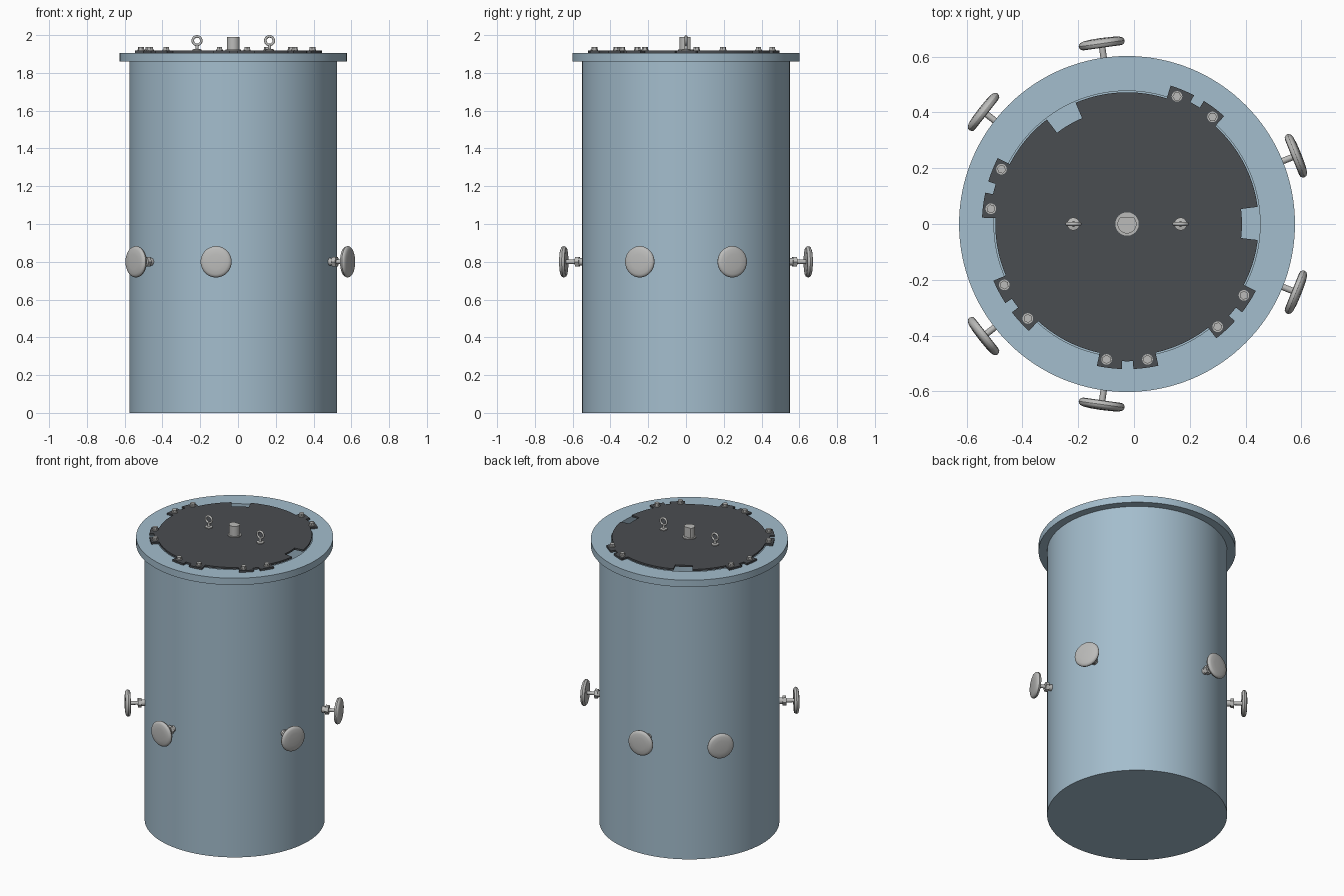
import bpy, bmesh, math
from mathutils import Matrix, Vector

if "Cube" in bpy.data.objects:
    bpy.data.objects.remove(bpy.data.objects["Cube"])

CX = -0.025  # vessel axis


def material(name, rgb):
    m = bpy.data.materials.new(name)
    m.diffuse_color = (*rgb, 1)
    m.use_nodes = True
    m.node_tree.nodes["Principled BSDF"].inputs["Base Color"].default_value = m.diffuse_color
    return m


BLUE = material("light_blue_steel", (0.37, 0.51, 0.61))
DARK = material("dark_lid", (0.068, 0.074, 0.082))
GREY = material("light_grey_metal", (0.50, 0.50, 0.49))


def finish(bm, name, mat, matrix=Matrix()):
    bmesh.ops.recalc_face_normals(bm, faces=bm.faces)
    me = bpy.data.meshes.new(name)
    bm.to_mesh(me)
    bm.free()
    ob = bpy.data.objects.new(name, me)
    bpy.context.collection.objects.link(ob)
    me.materials.append(mat)
    ob.matrix_world = matrix
    bpy.context.view_layer.objects.active = ob
    ob.select_set(True)
    bpy.ops.object.shade_smooth_by_angle(angle=math.radians(30))
    ob.select_set(False)
    return ob


def lathe(name, profile, mat, matrix=Matrix(), n=48):
    """Revolve (radius, height) points about local z."""
    bm = bmesh.new()
    vs = [bm.verts.new((r, 0, z)) for r, z in profile]
    es = [bm.edges.new(p) for p in zip(vs, vs[1:])]
    bmesh.ops.spin(bm, geom=vs + es, axis=(0, 0, 1), cent=(0, 0, 0),
                   angle=2 * math.pi, steps=n, use_merge=True)
    bmesh.ops.remove_doubles(bm, verts=bm.verts, dist=1e-5)
    return finish(bm, name, mat, matrix)


def prism(name, pts, z0, z1, mat, matrix=Matrix()):
    bm = bmesh.new()
    f = bm.faces.new([bm.verts.new((x, y, z0)) for x, y in pts])
    ext = bmesh.ops.extrude_face_region(bm, geom=[f])["geom"]
    bmesh.ops.translate(bm, vec=(0, 0, z1 - z0),
                        verts=[v for v in ext if isinstance(v, bmesh.types.BMVert)])
    return finish(bm, name, mat, matrix)


def at(x, y, z=0):
    return Matrix.Translation((CX + x, y, z))


def polar(r, deg):
    a = math.radians(deg)
    return r * math.cos(a), r * math.sin(a)


# Hollow vessel with top flange
lathe("vessel_body", [(0, 0), (0.55, 0), (0.55, 1.86), (0.477, 1.86),
                      (0.477, 0.05), (0, 0.05)], BLUE, at(0, 0), 128)
lathe("top_flange", [(0.477, 1.86), (0.602, 1.86), (0.602, 1.906), (0.477, 1.906),
                     (0.477, 1.86)], BLUE, at(0, 0), 128)

# Lid outline: round plate with paired tabs outward and two notches inward
TABS = [60, 165, 215, 270, 320]
NOTCHES = [0, 120]


def lid_radius(deg):
    for c in TABS:
        d = abs((deg - c + 180) % 360 - 180)
        if d < 2.1:
            return 0.492
        if d < 12.2:
            return 0.52
    for c in NOTCHES:
        if abs((deg - c + 180) % 360 - 180) < 7.2:
            return 0.412
    return 0.472


outline, last = [], lid_radius(0)
for i in range(720):
    deg = i / 2
    r = lid_radius(deg)
    if r != last:
        outline.append(polar(last, deg))
        outline.append(polar(r, deg))
    else:
        outline.append(polar(r, deg))
    last = r
prism("lid_plate", outline, 1.906, 1.918, DARK, at(0, 0))

# Lid bolts, two per tab pair
for c in TABS:
    for s in (-8.6, 8.6):
        m = at(*polar(0.491, c + s), 1.918)
        lathe("bolt_washer", [(0, 0), (0.019, 0), (0.019, 0.005), (0, 0.005)], GREY, m, 24)
        prism("bolt_head", [polar(0.016, 60 * k + c) for k in range(6)],
              0.005, 0.02, GREY, m)

# Eye bolts
for s in (-1, 1):
    m = at(s * 0.192, 0, 1.918)
    lathe("eye_bolt_base", [(0, 0), (0.023, 0), (0.023, 0.006), (0.009, 0.009),
                            (0.007, 0.035), (0, 0.035)], GREY, m, 24)
    ring = [(0.0225 + 0.0068 * math.cos(k * math.pi / 8),
             0.0068 * math.sin(k * math.pi / 8)) for k in range(17)]
    lathe("eye_bolt_ring", ring, GREY,
          at(s * 0.192, 0, 1.9707) @ Matrix.Rotation(math.pi / 2, 4, 'X'), 40)

# Centre post with a flat on the rear side
lathe("post_collar", [(0, 1.918), (0.042, 1.918), (0.042, 1.923), (0, 1.923)],
      GREY, at(0, 0))
flat = math.degrees(math.asin(0.023 / 0.034))
span = 180 + 2 * flat
prism("centre_post", [polar(0.034, 180 - flat + span * k / 40) for k in range(41)],
      1.92, 1.99, GREY, at(0, 0))

# Six side knobs on threaded stems, mirrored front to back
for a in (22, 98, 142, -22, -98, -142):
    d = Vector((*polar(1, a), 0))
    m = at(0, 0, 0.8) @ d.to_track_quat('Z', 'Y').to_matrix().to_4x4()
    lathe("knob_stem", [(0, 0.54), (0.02, 0.54), (0.02, 0.572), (0.0115, 0.572),
                        (0.0115, 0.645), (0, 0.645)], GREY, m, 24)
    prism("knob_nut", [polar(0.03, 60 * k) for k in range(6)], 0.57, 0.592, GREY, m)
    lathe("knob", [(0, 0.641), (0.068, 0.638), (0.076, 0.640), (0.081, 0.646),
                   (0.083, 0.653), (0.081, 0.660), (0.076, 0.665), (0.066, 0.669),
                   (0.04, 0.672), (0, 0.673)], GREY, m, 48)
